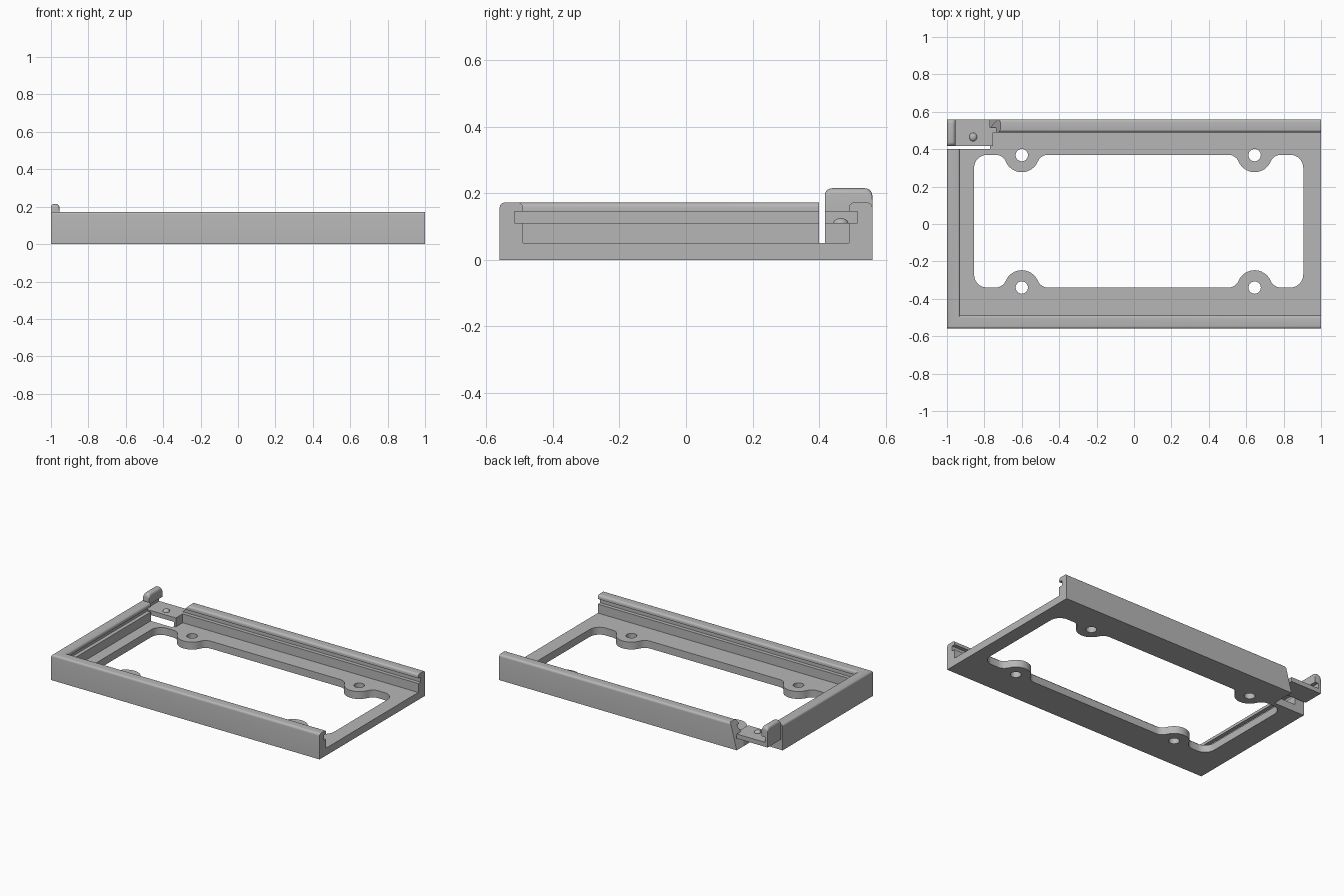
import bpy, bmesh
from math import sin, cos, pi, sqrt, atan2

old = bpy.data.objects.get("Cube")
if old:
    bpy.data.objects.remove(old, do_unlink=True)

grey = bpy.data.materials.new("light grey plastic")
grey.use_nodes = True
grey.diffuse_color = (0.47, 0.47, 0.47, 1)
grey.node_tree.nodes["Principled BSDF"].inputs["Base Color"].default_value = grey.diffuse_color

TOP, FLOOR, WALL, Y = 0.172, 0.05, 0.07, 0.56
SLOT_LOW, SLOT_HIGH, SLOT_DEPTH = 0.11, 0.145, 0.025


def finish(name, bm):
    bmesh.ops.recalc_face_normals(bm, faces=bm.faces)
    mesh = bpy.data.meshes.new(name)
    bm.to_mesh(mesh)
    bm.free()
    obj = bpy.data.objects.new(name, mesh)
    bpy.context.collection.objects.link(obj)
    mesh.materials.append(grey)
    bpy.ops.object.select_all(action='DESELECT')
    obj.select_set(True)
    bpy.context.view_layer.objects.active = obj
    bpy.ops.object.shade_smooth_by_angle(angle=pi / 6)
    return obj


def arc(cx, cy, r, a, b, n=8):
    return [(cx + r * cos(a + (b - a) * i / n), cy + r * sin(a + (b - a) * i / n))
            for i in range(n + 1)]


def loft(name, sections):
    """Join matching closed sections and cap both ends."""
    bm = bmesh.new()
    rings = [[bm.verts.new(p) for p in s] for s in sections]
    n = len(rings[0])
    for a, b in zip(rings, rings[1:]):
        for i in range(n):
            j = (i + 1) % n
            bm.faces.new((a[i], a[j], b[j], b[i]))
    bm.faces.new(rings[0])
    bm.faces.new(rings[-1])
    return finish(name, bm)


def box(name, x0, x1, y0, y1, z0, z1):
    return loft(name, [[(x, y0, z0), (x, y1, z0), (x, y1, z1), (x, y0, z1)] for x in (x0, x1)])


def wall_profile(width, low, high, r):
    """Slotted wall: distance inward from the outer face, and height."""
    return ([(0, low)] + arc(r, high - r, r, pi, pi / 2, 5)
            + arc(width - r, high - r, r, pi / 2, 0, 5)
            + [(width, SLOT_HIGH), (width - SLOT_DEPTH, SLOT_HIGH),
               (width - SLOT_DEPTH, SLOT_LOW), (width, SLOT_LOW), (width, low)])


# Front and right walls, one slotted sweep around the corner
rail = wall_profile(WALL, 0, TOP, 0.015)
path = [(1, -Y, 0, 1), (-1, -Y, 1, 1), (-1, 0.40, 1, 0)]
loft("front_and_side_wall", [[(x + u * dx, y + u * dy, z) for u, z in rail]
                             for x, y, dx, dy in path])


# Back wall, its end sloping down to the latch arm
def slope(z):
    return -0.77 + 0.055 * max(0, z - SLOT_LOW) / (TOP - SLOT_LOW)


loft("back_wall", [[(1, Y - u, z) for u, z in rail],
                   [(slope(z), Y - u, z) for u, z in rail]])

# Window outline with a rounded ear around each screw hole
X0, X1, Y0, Y1 = -0.855, 0.905, -0.34, 0.37
CORNER, EAR, FILLET, HOLE = 0.07, 0.093, 0.06, 0.033
HOLE_X = (-0.60, 0.645)


def ear(cx, edge, side):
    """Ear outline from low x to high x; side points into the window."""
    dx = sqrt((EAR + FILLET) ** 2 - FILLET ** 2)
    a = atan2(FILLET, dx)
    pts = arc(cx - dx, FILLET, FILLET, -pi / 2, -a, 6)
    pts += arc(cx, 0, EAR, pi - a, a, 16)[1:]
    pts += arc(cx + dx, FILLET, FILLET, pi + a, 3 * pi / 2, 6)[1:]
    return [(x, edge + side * y) for x, y in pts]


window = arc(X0 + CORNER, Y0 + CORNER, CORNER, pi, 3 * pi / 2)
for hx in HOLE_X:
    window += ear(hx, Y0, 1)
window += arc(X1 - CORNER, Y0 + CORNER, CORNER, -pi / 2, 0)
window += arc(X1 - CORNER, Y1 - CORNER, CORNER, 0, pi / 2)
for hx in reversed(HOLE_X):
    window += ear(hx, Y1, -1)[::-1]
window += arc(X0 + CORNER, Y1 - CORNER, CORNER, pi / 2, pi)

# Base plate with the back right corner cut away below the latch
inner = Y - WALL
outline = [(-1 + WALL, -inner), (1, -inner), (1, inner), (-0.77, inner),
           (-0.77, 0.40), (-1 + WALL, 0.40)]
loops = [outline, window] + [arc(hx, hy, HOLE, 0, 2 * pi, 24)[:-1]
                             for hx in HOLE_X for hy in (Y0, Y1 - 0.002)]
curve = bpy.data.curves.new("base_outline", 'CURVE')
curve.dimensions = '2D'
curve.fill_mode = 'BOTH'
curve.extrude = FLOOR / 2
for pts in loops:
    spline = curve.splines.new('POLY')
    spline.points.add(len(pts) - 1)
    for p, (x, y) in zip(spline.points, pts):
        p.co = (x, y, 0, 1)
    spline.use_cyclic_u = True
helper = bpy.data.objects.new("base_outline", curve)
bpy.context.collection.objects.link(helper)
bpy.context.view_layer.update()
flat = helper.evaluated_get(bpy.context.evaluated_depsgraph_get()).to_mesh()
bm = bmesh.new()
bm.from_mesh(flat)
helper.to_mesh_clear()
bpy.data.objects.remove(helper, do_unlink=True)
bmesh.ops.remove_doubles(bm, verts=bm.verts, dist=0.0001)
bmesh.ops.translate(bm, verts=bm.verts, vec=(0, 0, FLOOR / 2))
finish("base_plate", bm)

# Flexible latch arm and the block that joins it to the base
ARM_Y, ARM_LOW = 0.417, 0.08
box("latch_arm", -1, -0.77, ARM_Y, Y, ARM_LOW, SLOT_LOW)
box("latch_root", -0.77, -0.755, ARM_Y, inner, FLOOR, SLOT_LOW)

# Finger tab at the end of the arm, rounded at its upper corners
TAB_TOP, R = 0.215, 0.022
tab = wall_profile(0.045, SLOT_LOW, TAB_TOP, 0.018)
steps = [(R * (1 - cos(a)), R * (1 - sin(a))) for a in [pi / 2 * i / 5 for i in range(6)]]
ends = [(ARM_Y + d, drop) for d, drop in steps] + [(Y - d, drop) for d, drop in reversed(steps)]
loft("latch_tab", [[(-1 + u, y, z - drop if z > SLOT_HIGH else z) for u, z in tab]
                   for y, drop in ends])

# Small locating bump on the arm
bm = bmesh.new()
bmesh.ops.create_uvsphere(bm, u_segments=20, v_segments=10, radius=1)
bmesh.ops.scale(bm, verts=bm.verts, vec=(0.021, 0.023, 0.015))
bmesh.ops.translate(bm, verts=bm.verts, vec=(-0.86, 0.465, SLOT_LOW))
finish("latch_bump", bm)
